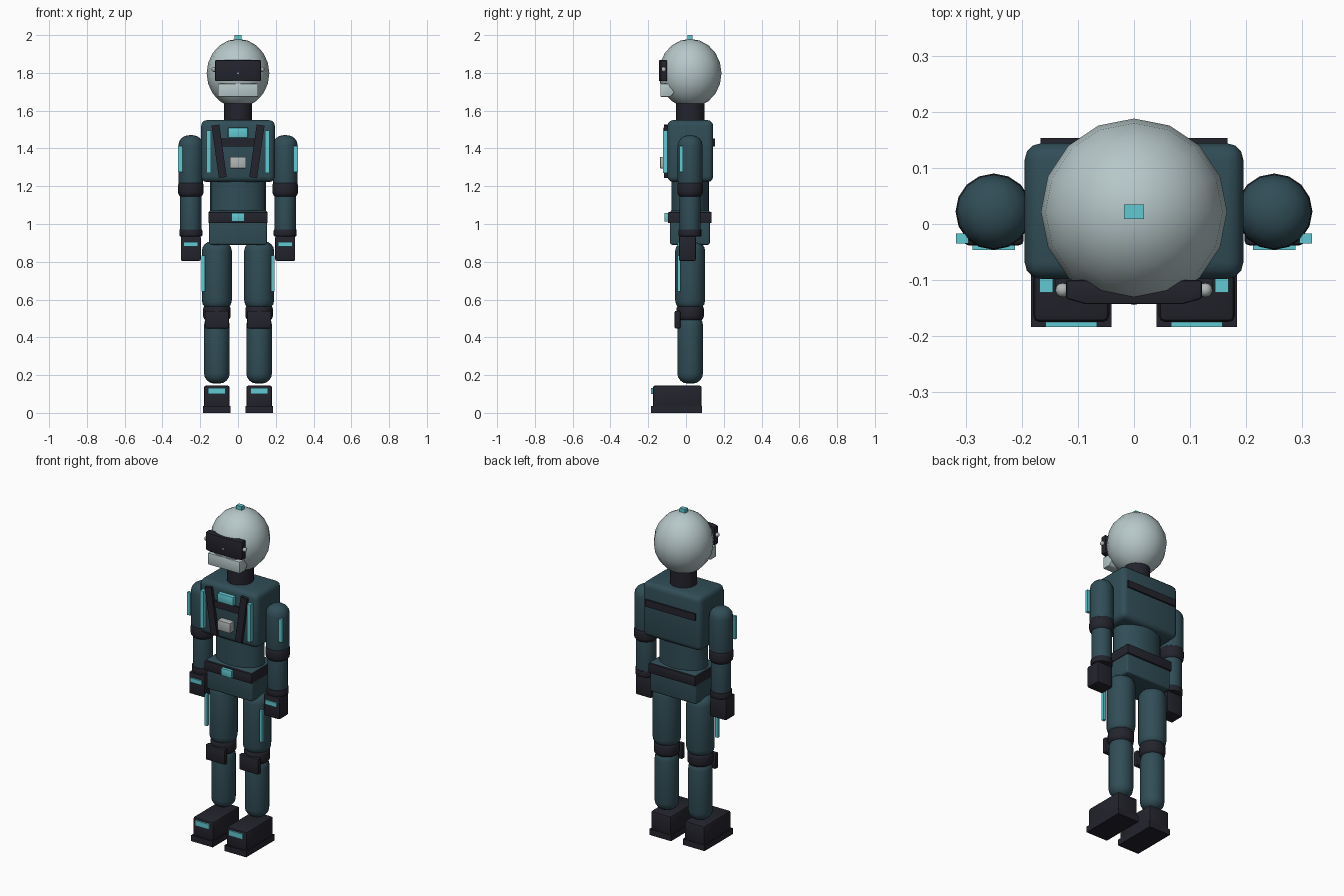
import bpy, bmesh, math
from mathutils import Matrix

if "Cube" in bpy.data.objects:
    bpy.data.objects.remove(bpy.data.objects["Cube"])


def material(name, rgb):
    m = bpy.data.materials.new(name)
    m.diffuse_color = (*rgb, 1)
    m.use_nodes = True
    m.node_tree.nodes["Principled BSDF"].inputs["Base Color"].default_value = m.diffuse_color
    return m


SUIT = material("suit_teal", (0.030, 0.074, 0.094))
DARK = material("dark_rubber", (0.017, 0.017, 0.026))
GLOW = material("bright_cyan", (0.12, 0.58, 0.64))
SHELL = material("pale_shell", (0.47, 0.57, 0.58))
METAL = material("grey_metal", (0.43, 0.46, 0.46))
CY = 0.022  # depth of the body axis


def finish(name, bm, mat, bevel=0.0, segs=3):
    """Round the sharp edges, make the object and shade it."""
    bmesh.ops.recalc_face_normals(bm, faces=bm.faces)
    if bevel:
        edges = [e for e in bm.edges if e.calc_face_angle(0) > 0.6]
        bmesh.ops.bevel(bm, geom=edges, offset=bevel, segments=segs,
                        profile=0.5, affect='EDGES', clamp_overlap=True)
    me = bpy.data.meshes.new(name)
    bm.to_mesh(me)
    bm.free()
    me.materials.append(mat)
    ob = bpy.data.objects.new(name, me)
    bpy.context.collection.objects.link(ob)
    bpy.ops.object.select_all(action='DESELECT')
    ob.select_set(True)
    bpy.context.view_layer.objects.active = ob
    bpy.ops.object.shade_smooth_by_angle(angle=math.radians(32))
    return ob


def box(name, mat, x, y, z, bevel=0.0, segs=3, tilt=0.0):
    """Box from (low, high) ranges, optionally tilted about y."""
    mid = [(a + b) / 2 for a, b in (x, y, z)]
    size = [abs(b - a) for a, b in (x, y, z)]
    bm = bmesh.new()
    bmesh.ops.create_cube(bm, size=1, matrix=Matrix.Translation(mid)
                          @ Matrix.Rotation(tilt, 4, 'Y')
                          @ Matrix.Diagonal((*size, 1)))
    return finish(name, bm, mat, bevel, segs)


def tube(name, mat, x, r, z, bevel=0.0, segs=4, ry=None, sides=16):
    """Upright round part on the body axis plane."""
    bm = bmesh.new()
    bmesh.ops.create_cone(bm, cap_ends=True, segments=sides, radius1=r, radius2=r,
                          depth=z[1] - z[0])
    bmesh.ops.scale(bm, vec=(1, (ry or r) / r, 1), verts=bm.verts)
    bmesh.ops.translate(bm, vec=(x, CY, (z[0] + z[1]) / 2), verts=bm.verts)
    return finish(name, bm, mat, bevel, segs)


def ball(name, mat, loc, r, rz, sides):
    bm = bmesh.new()
    bmesh.ops.create_uvsphere(bm, u_segments=sides, v_segments=sides // 2 + 2, radius=1,
                              matrix=Matrix.Translation(loc) @ Matrix.Diagonal((r, r, rz, 1)))
    return finish(name, bm, mat)


def prism(name, mat, points, offset, bevel=0.0):
    """Extrude a closed 3D outline along an offset."""
    bm = bmesh.new()
    f = bm.faces.new([bm.verts.new(p) for p in points])
    new = bmesh.ops.extrude_face_region(bm, geom=[f], use_keep_orig=True)["geom"]
    bmesh.ops.translate(bm, vec=offset,
                        verts=[v for v in new if isinstance(v, bmesh.types.BMVert)])
    return finish(name, bm, mat, bevel, 2)


# Head
ball("head", SHELL, (0, CY, 1.798), 0.166, 0.182, 16)
box("head_beacon", GLOW, (-0.018, 0.018), (0.009, 0.035), (1.96, 2.0))
visor = [(-0.121, -0.10), (-0.121, -0.133), (-0.085, -0.143),
         (0.085, -0.143), (0.121, -0.133), (0.121, -0.10)]
prism("visor", DARK, [(x, y, 1.757) for x, y in visor], (0, 0, 0.11), 0.004)
jaw = [(-0.135, 1.673), (-0.135, 1.743), (-0.055, 1.743), (-0.057, 1.715),
       (-0.068, 1.688), (-0.085, 1.673)]
prism("jaw_guard", SHELL, [(-0.106, y, z) for y, z in jaw], (0.212, 0, 0), 0.003)
tube("neck", DARK, 0, 0.075, (1.53, 1.66))

# Torso
box("chest", SUIT, (-0.195, 0.195), (-0.098, 0.144), (1.222, 1.55), 0.03)
tube("waist", SUIT, 0, 0.147, (1.04, 1.25), ry=0.1, sides=24)
box("pelvis", SUIT, (-0.153, 0.153), (-0.084, 0.126), (0.89, 1.072), 0.01)
box("belt", DARK, (-0.157, 0.157), (-0.096, 0.136), (1.005, 1.063), 0.004, 2)
box("buckle", GLOW, (-0.035, 0.035), (-0.114, -0.09), (1.013, 1.058), 0.003, 2)
box("chest_light", GLOW, (-0.052, 0.052), (-0.122, -0.09), (1.457, 1.51), 0.003, 2)
box("chest_plate", METAL, (-0.042, 0.042), (-0.137, -0.09), (1.295, 1.355), 0.003, 2)
box("chest_strap", DARK, (-0.125, 0.125), (-0.106, -0.09), (1.41, 1.452))
box("back_strap", DARK, (-0.167, 0.167), (0.13, 0.153), (1.41, 1.452))

# Paired parts
for s, side in ((-1, "left"), (1, "right")):
    def span(c, h):
        return (s * c - h, s * c + h)

    ball(side + "_visor_knob", METAL, (s * 0.127, -0.118, 1.818), 0.013, 0.013, 12)
    box(side + "_harness", DARK, span(0.1, 0.021), (-0.116, -0.09), (1.245, 1.525),
        tilt=s * math.radians(8))
    box(side + "_chest_strip", GLOW, span(0.156, 0.012), (-0.122, -0.09), (1.27, 1.495))

    # Arm
    ax = s * 0.25
    tube(side + "_upper_arm", SUIT, ax, 0.066, (1.17, 1.47), 0.055)
    tube(side + "_elbow", DARK, ax, 0.068, (1.14, 1.232), 0.03)
    tube(side + "_forearm", SUIT, ax, 0.056, (0.94, 1.19), 0.01)
    tube(side + "_wrist", DARK, ax, 0.061, (0.934, 0.972), 0.006, 2)
    box(side + "_hand", DARK, span(0.25, 0.053), (-0.038, 0.052), (0.805, 0.936), 0.008, 2)
    box(side + "_hand_light", GLOW, span(0.25, 0.038), (-0.046, -0.03), (0.88, 0.906))
    box(side + "_arm_strip", GLOW, span(0.306, 0.011), (-0.035, -0.017), (1.275, 1.412))

    # Leg
    lx = s * 0.112
    tube(side + "_thigh", SUIT, lx, 0.079, (0.545, 0.908), 0.05)
    tube(side + "_knee", DARK, lx, 0.073, (0.485, 0.577), 0.03)
    box(side + "_knee_pad", DARK, span(0.112, 0.064), (-0.06, -0.03), (0.447, 0.54), 0.006, 2)
    tube(side + "_shin", SUIT, lx, 0.068, (0.155, 0.52), 0.055)
    box(side + "_thigh_strip", GLOW, span(0.184, 0.009), (-0.046, -0.028), (0.643, 0.832))

    # Boot
    box(side + "_boot", DARK, span(0.112, 0.068), (-0.175, 0.083), (0.02, 0.145), 0.012, 2)
    box(side + "_sole", DARK, span(0.112, 0.072), (-0.184, 0.086), (0.0, 0.036))
    box(side + "_boot_light", GLOW, span(0.112, 0.046), (-0.184, -0.165), (0.1, 0.132))
